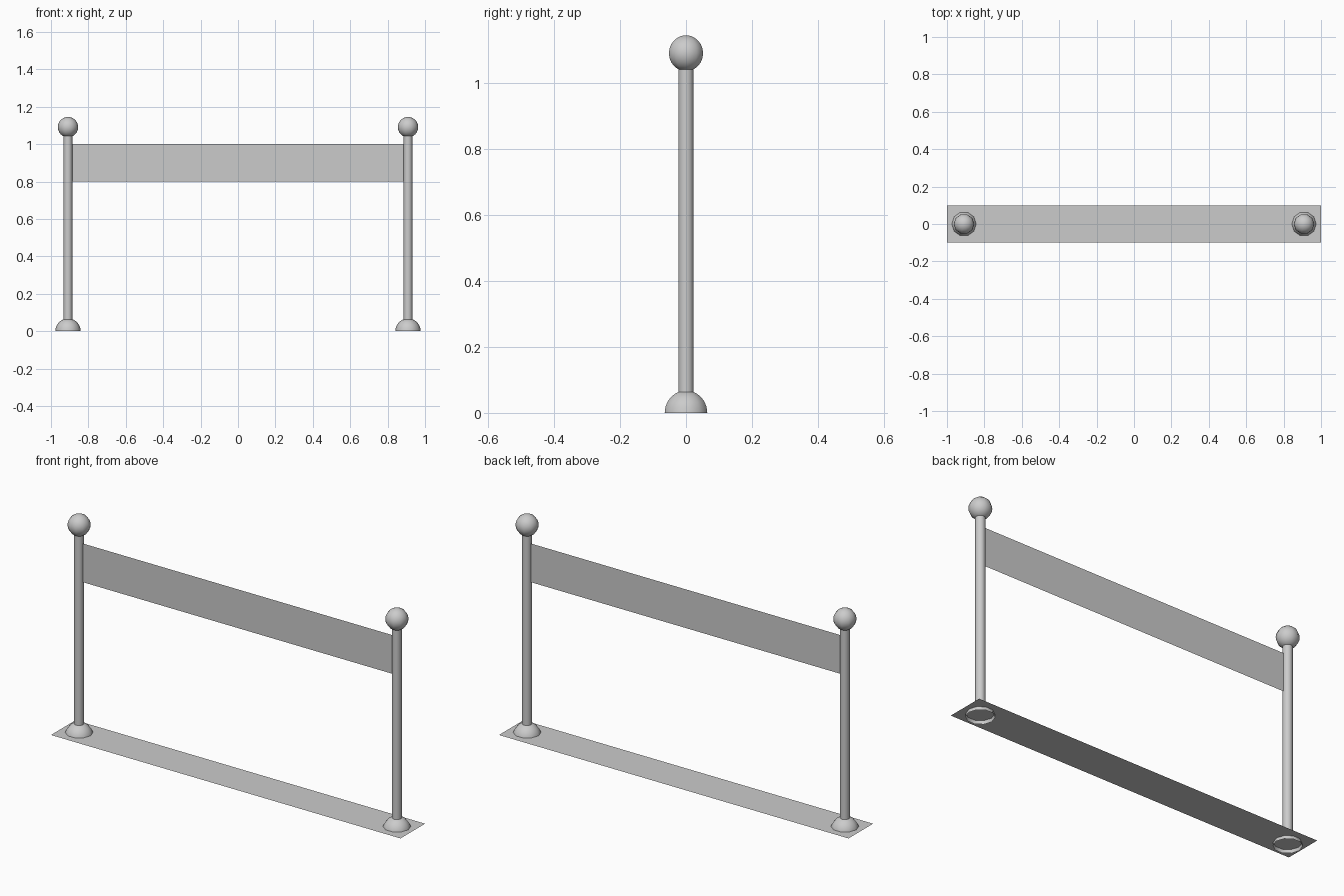
import bpy, bmesh
from math import pi, sin, cos
from mathutils import Vector

if "Cube" in bpy.data.objects:
    bpy.data.objects.remove(bpy.data.objects["Cube"], do_unlink=True)

POST_X = 0.909
SIDES = 10

# One plain grey for every part
grey = bpy.data.materials.new("light grey")
grey.use_nodes = True
colour = (0.6, 0.6, 0.6, 1)
grey.diffuse_color = colour
grey.node_tree.nodes["Principled BSDF"].inputs["Base Color"].default_value = colour


def finish(name, bm, location, smooth=False):
    mesh = bpy.data.meshes.new(name)
    bm.to_mesh(mesh)
    bm.free()
    mesh.materials.append(grey)
    obj = bpy.data.objects.new(name, mesh)
    bpy.context.collection.objects.link(obj)
    obj.location = location
    for face in mesh.polygons:
        face.use_smooth = smooth
    return obj


def lathe(name, profile, location):
    """Spin a (radius, height) profile round the z axis."""
    bm = bmesh.new()
    verts = [bm.verts.new((r, 0, z)) for r, z in profile]
    edges = [bm.edges.new(pair) for pair in zip(verts, verts[1:])]
    bmesh.ops.spin(bm, geom=verts + edges, axis=(0, 0, 1), cent=(0, 0, 0),
                   angle=2 * pi, steps=SIDES)
    bmesh.ops.remove_doubles(bm, verts=bm.verts, dist=0.0001)
    bmesh.ops.recalc_face_normals(bm, faces=bm.faces)
    return finish(name, bm, location, True)


def arc(radius, start, steps):
    """Profile of a ball from the start angle up to the pole."""
    angles = [start + (pi / 2 - start) * i / steps for i in range(steps + 1)]
    return [(radius * cos(a), radius * sin(a)) for a in angles]


def sheet(name, u, v, location):
    """Single flat face spanning the half-extents u and v."""
    bm = bmesh.new()
    u, v = Vector(u), Vector(v)
    bm.faces.new([bm.verts.new(p) for p in (-u - v, u - v, u + v, v - u)])
    return finish(name, bm, location)


# Two posts, each with an open dome foot and a ball on top
for side, x in (("left", POST_X), ("right", -POST_X)):
    lathe(side + "_foot", arc(0.068, 0, 6), (x, 0, 0))
    lathe(side + "_pole", [(0.0235, 0.03), (0.0235, 1.09)], (x, 0, 0))
    lathe(side + "_ball", arc(0.0545, -pi / 2, 12), (x, 0, 1.091))

# Hanging banner and the strip on the ground
sheet("banner", (POST_X, 0, 0), (0, 0, 0.1), (0, 0, 0.9))
sheet("ground_strip", (1, 0, 0), (0, 0.1, 0), (0, 0, 0.018))
